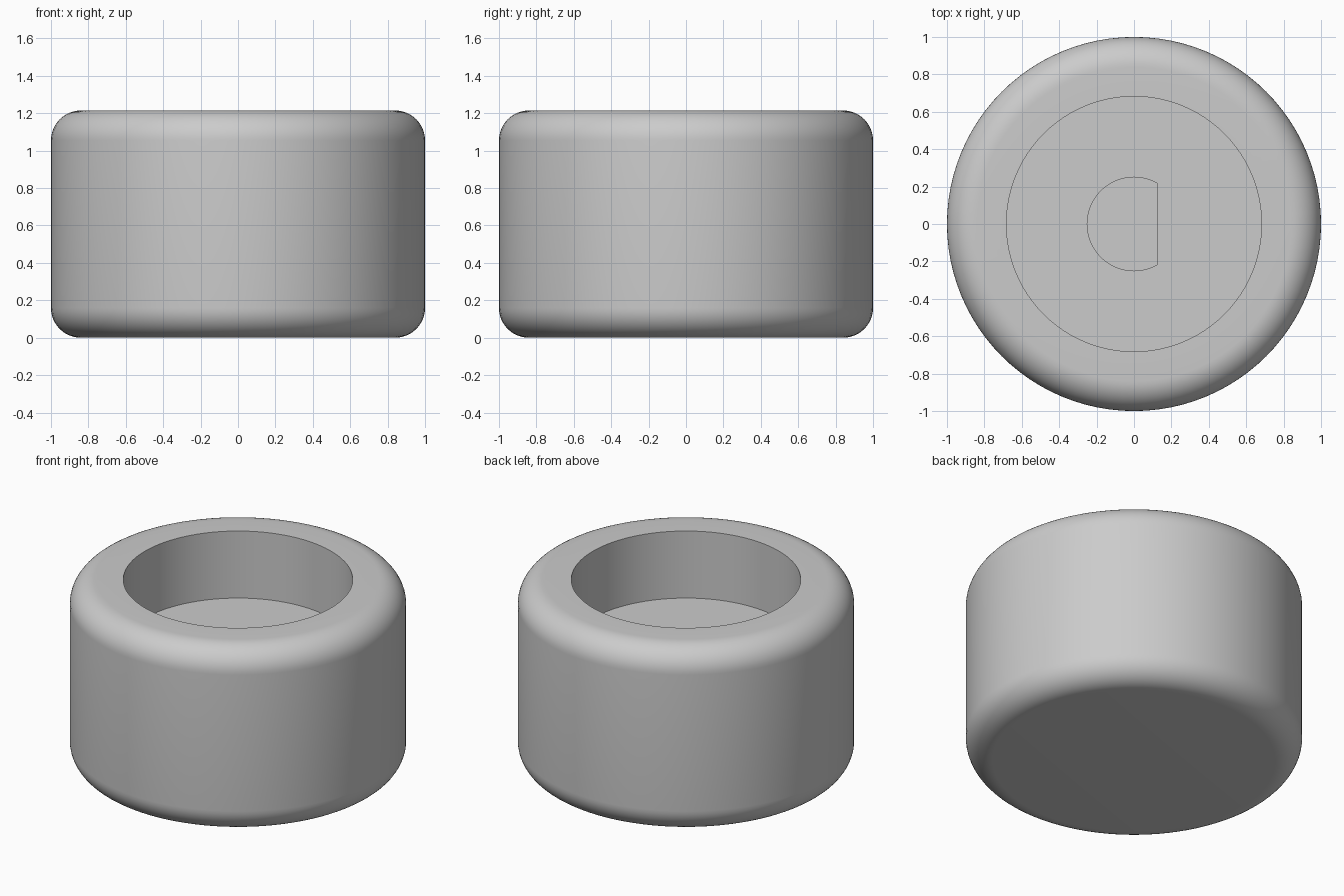
import bpy
import bmesh
from math import cos, sin, pi

SEGMENTS = 96
HEIGHT, RADIUS, FILLET = 1.215, 1.0, 0.16
RECESS_R, RECESS_Z = 0.682, 0.775
BORE_R, BORE_FLAT, BORE_Z = 0.25, 0.125, 0.17

default = bpy.data.objects.get("Cube")
if default:
    bpy.data.objects.remove(default)

grey = bpy.data.materials.new("grey_plastic")
grey.use_nodes = True
colour = (0.6, 0.6, 0.6, 1)
grey.diffuse_color = colour
grey.node_tree.nodes["Principled BSDF"].inputs["Base Color"].default_value = colour


def round_ring(r, z):
    angles = [2 * pi * i / SEGMENTS for i in range(SEGMENTS)]
    return [(r * cos(a), r * sin(a), z) for a in angles]


def bore_ring(z):
    # Circle cut by a flat on the +x side
    ring = []
    for x, y, _ in round_ring(BORE_R, z):
        k = min(1, BORE_FLAT / x) if x > 0 else 1
        ring.append((x * k, y * k, z))
    return ring


# Outer wall with rounded bottom and top edges
rings = []
steps = 12
for centre_z, start in ((FILLET, -pi / 2), (HEIGHT - FILLET, 0)):
    for i in range(steps + 1):
        a = start + pi / 2 * i / steps
        rings.append(round_ring(RADIUS - FILLET + FILLET * cos(a),
                                centre_z + FILLET * sin(a)))

# Recess in the top, then the D-shaped shaft bore in its floor
rings += [round_ring(RECESS_R, HEIGHT), round_ring(RECESS_R, RECESS_Z),
          bore_ring(RECESS_Z), bore_ring(BORE_Z)]

bm = bmesh.new()
loops = [[bm.verts.new(p) for p in ring] for ring in rings]
for low, high in zip(loops, loops[1:]):
    for i in range(SEGMENTS):
        j = (i + 1) % SEGMENTS
        bm.faces.new((low[i], low[j], high[j], high[i]))
bm.faces.new(loops[0][::-1])
bm.faces.new(loops[-1])
bmesh.ops.recalc_face_normals(bm, faces=bm.faces)

mesh = bpy.data.meshes.new("knob_body")
bm.to_mesh(mesh)
bm.free()
mesh.materials.append(grey)
knob = bpy.data.objects.new("knob_body", mesh)
bpy.context.collection.objects.link(knob)

bpy.ops.object.select_all(action="DESELECT")
knob.select_set(True)
bpy.context.view_layer.objects.active = knob
bpy.ops.object.shade_smooth_by_angle()
